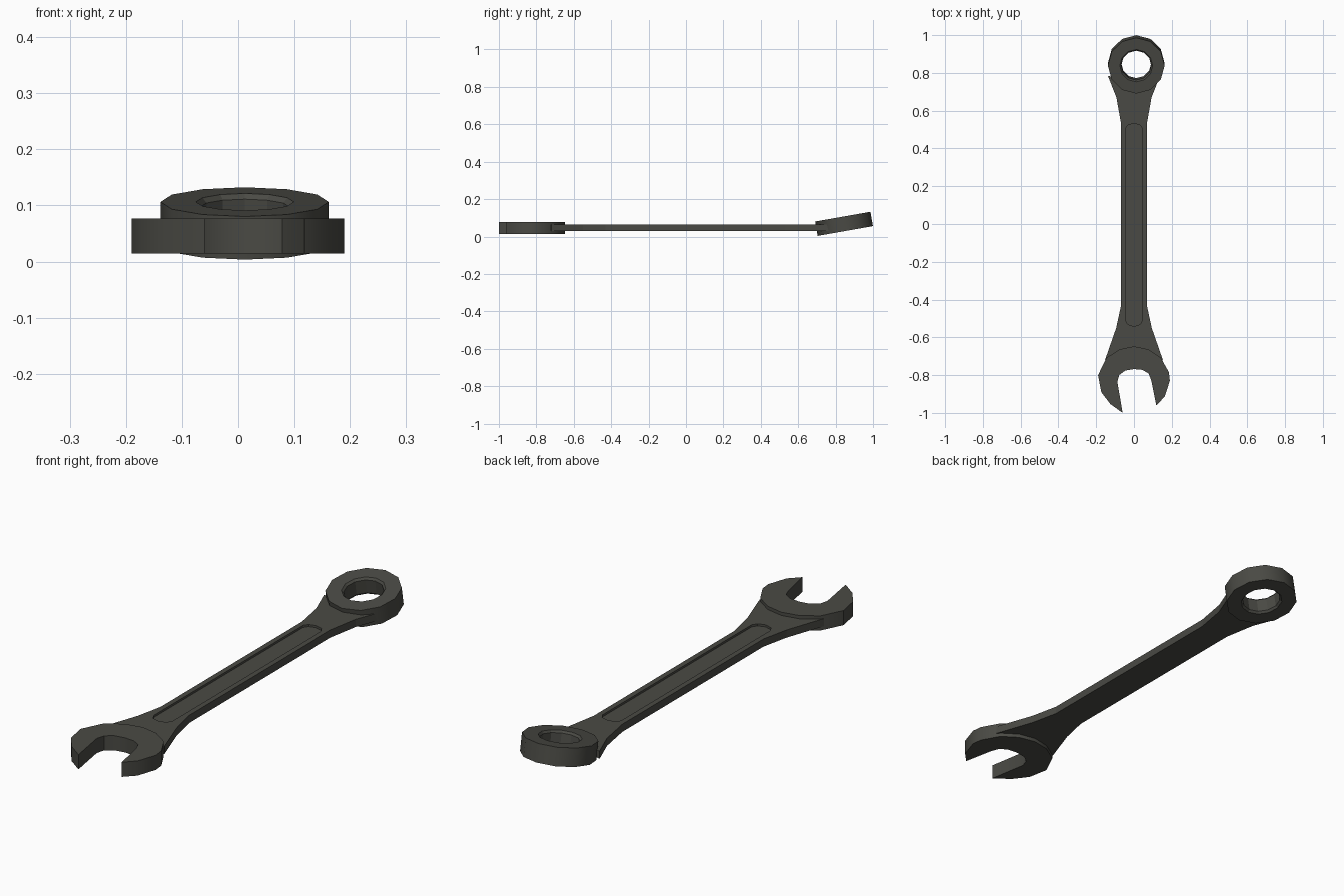
import bpy, bmesh, math
from mathutils import Matrix

if "Cube" in bpy.data.objects:
    bpy.data.objects.remove(bpy.data.objects["Cube"])

steel = bpy.data.materials.new("dark_steel")
steel.diffuse_color = (0.068, 0.068, 0.058, 1)
steel.use_nodes = True
steel.node_tree.nodes["Principled BSDF"].inputs["Base Color"].default_value = steel.diffuse_color


def finish(name, bm):
    bmesh.ops.recalc_face_normals(bm, faces=bm.faces)
    me = bpy.data.meshes.new(name)
    bm.to_mesh(me)
    bm.free()
    ob = bpy.data.objects.new(name, me)
    me.materials.append(steel)
    bpy.context.collection.objects.link(ob)
    return ob


def prism(name, outline, z0, z1):
    bm = bmesh.new()
    low = [bm.verts.new((x, y, z0)) for x, y in outline]
    high = [bm.verts.new((x, y, z1)) for x, y in outline]
    bm.faces.new(low[::-1])
    bm.faces.new(high)
    n = len(outline)
    for i in range(n):
        j = (i + 1) % n
        bm.faces.new((low[i], low[j], high[j], high[i]))
    return finish(name, bm)


def mirrored(half):
    """Close a right-hand half outline by mirroring it over x = 0."""
    return half + [(-x, y) for x, y in reversed(half) if x > 0]


def smooth(ob, degrees):
    bpy.ops.object.select_all(action='DESELECT')
    ob.select_set(True)
    bpy.context.view_layer.objects.active = ob
    bpy.ops.object.shade_smooth_by_angle(angle=math.radians(degrees))


# Open jaw with slanted slot
jaw = prism("open_jaw", [
    (0, -0.648), (-0.075, -0.663), (-0.145, -0.708), (-0.19, -0.80),
    (-0.173, -0.89), (-0.125, -0.953), (-0.06, -1.0), (-0.088, -0.835),
    (-0.078, -0.80), (-0.047, -0.776), (0, -0.768), (0.045, -0.772),
    (0.078, -0.792), (0.092, -0.83), (0.118, -0.96), (0.162, -0.915),
    (0.19, -0.83), (0.185, -0.785), (0.142, -0.708), (0.075, -0.663)],
    0.014, 0.077)
smooth(jaw, 32)

# Handle flaring into both heads, with a shallow recess on top
handle = prism("handle", mirrored([
    (0, -0.735), (0.10, -0.745), (0.153, -0.72), (0.094, -0.55),
    (0.068, -0.43), (0.068, 0.53), (0.093, 0.67), (0.138, 0.785),
    (0.10, 0.775), (0, 0.745)]), 0.03, 0.063)
recess = prism("recess_cutter", mirrored([
    (0, -0.542), (0.032, -0.532), (0.045, -0.51),
    (0.045, 0.505), (0.032, 0.524), (0, 0.532)]), 0.054, 0.1)
recess.hide_render = True
recess.hide_viewport = True
cut = handle.modifiers.new("recess", 'BOOLEAN')
cut.operation = 'DIFFERENCE'
cut.solver = 'EXACT'
cut.object = recess

# Tilted box ring: twelve-sided loop with chamfered hole
bm = bmesh.new()
section = [(0.15, -0.039), (0.15, 0.039), (0.087, 0.039), (0.079, 0.03),
           (0.079, -0.03), (0.087, -0.039)]
SIDES = 12
loops = []
for i in range(SIDES):
    a = 2 * math.pi * i / SIDES
    loops.append([bm.verts.new((r * math.cos(a), r * math.sin(a), z))
                  for r, z in section])
for i in range(SIDES):
    a, b = loops[i], loops[(i + 1) % SIDES]
    for k in range(len(section)):
        m = (k + 1) % len(section)
        bm.faces.new((a[k], b[k], b[m], a[m]))
bm.transform(Matrix.Translation((0.012, 0.845, 0.068))
             @ Matrix.Rotation(math.radians(10), 4, 'X'))
ring = finish("box_ring", bm)
smooth(ring, 32)
# Keep the gripping flats inside the hole faceted
for p in ring.data.polygons:
    if p.index % len(section) in (2, 3, 4):
        p.use_smooth = False
